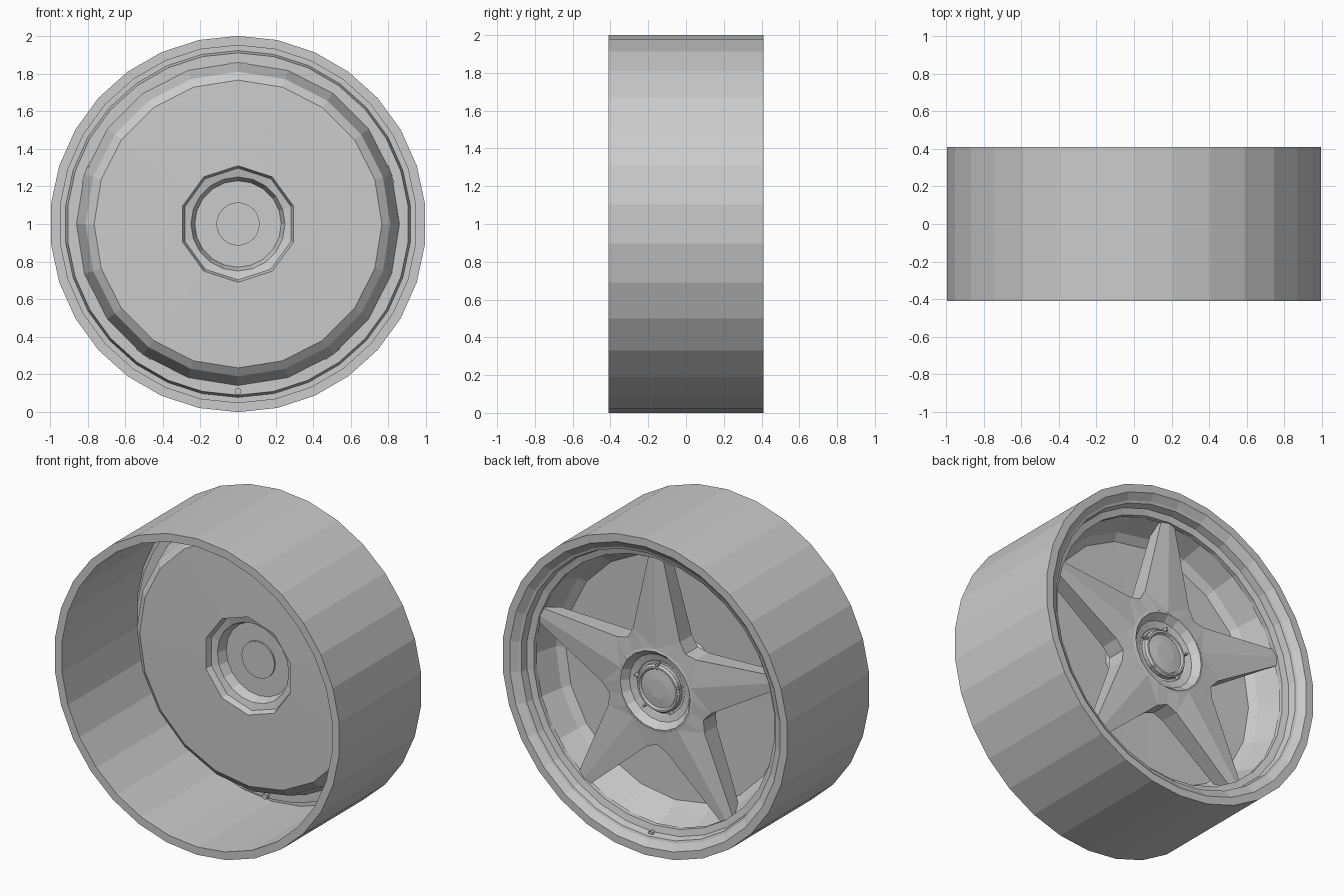
import bpy, bmesh
from math import sin, cos, pi, radians
from mathutils import Matrix

cube = bpy.data.objects.get("Cube")
if cube:
    bpy.data.objects.remove(cube, do_unlink=True)

grey = bpy.data.materials.new("plain_grey")
grey.use_nodes = True
grey.diffuse_color = (0.6, 0.6, 0.6, 1)
grey.node_tree.nodes["Principled BSDF"].inputs["Base Color"].default_value = (0.6, 0.6, 0.6, 1)


def finish(bm, name):
    """Turn a bmesh into a flat shaded object, lifted to the axle height."""
    bmesh.ops.remove_doubles(bm, verts=bm.verts, dist=0.0005)
    bmesh.ops.recalc_face_normals(bm, faces=bm.faces)
    bmesh.ops.translate(bm, verts=bm.verts, vec=(0, 0, 1))
    mesh = bpy.data.meshes.new(name)
    bm.to_mesh(mesh)
    bm.free()
    mesh.materials.append(grey)
    obj = bpy.data.objects.new(name, mesh)
    bpy.context.collection.objects.link(obj)


def lathe(name, profile, sides, closed=False, decagon=()):
    """Spin (radius, y) points round the axle; listed rings become decagons."""
    bm = bmesh.new()
    rings = []
    for k, (r, y) in enumerate(profile):
        ring = []
        for i in range(sides):
            a = 2 * pi * i / sides
            rr = r * cos(pi / 10) if k in decagon and i % 2 else r
            ring.append(bm.verts.new((rr * sin(a), y, rr * cos(a))))
        rings.append(ring)
    pairs = list(zip(rings, rings[1:]))
    if closed:
        pairs.append((rings[-1], rings[0]))
    for p, q in pairs:
        for i in range(sides):
            j = (i + 1) % sides
            bm.faces.new((p[i], p[j], q[j], q[i]))
    if not closed:
        bm.faces.new(rings[-1])
    finish(bm, name)


# Wide barrel with the stepped lip at the back
lathe("rim_barrel", [(1, -.41), (1, .41), (.95, .41), (.91, .38), (.895, .375),
                     (.885, .33), (.845, .32), (.845, .29), (.91, .29),
                     (.922, .345), (.95, .345), (.95, -.41)], 30, closed=True)

# Dished inner plate with a ten-sided well in the middle
lathe("inner_plate", [(.862, .30), (.81, .145), (.765, .11), (.31, .10), (.297, .14),
                      (.25, .15), (.23, .21)], 20, decagon=(3, 4))

lathe("axle_disc", [(.115, .21), (.115, .20)], 24)

# Five-spoke star: one half spoke is mirrored and repeated
bm = bmesh.new()


def place(u, v, y, turn):
    return bm.verts.new((u * sin(turn) + v * cos(turn), y, u * cos(turn) - v * sin(turn)))


h = .26
outline = {  # radial, tangential, front y, back y
    "hub_mid": (h, 0, .305, .19),
    "hub_side": (h * cos(pi / 10), h * sin(pi / 10), .305, .19),
    "hub_edge": (h * cos(pi / 5), h * sin(pi / 5), .302, .19),
    "valley": (.345 * cos(pi / 5), .345 * sin(pi / 5), .295, .17),
    "fillet": (.345, .165, .296, .175),
    "tip_side": (.865, .045, .302, .195),
    "tip_mid": (.87, 0, .313, .195),
}
patches = (("hub_edge", "valley", "fillet", "hub_side"),
           ("hub_mid", "hub_side", "fillet"),
           ("hub_mid", "fillet", "tip_side", "tip_mid"))
walls = ("valley", "fillet", "tip_side", "tip_mid")
for s in range(5):
    turn = radians(72 * s)
    for side in (1, -1):
        front = {n: place(u, v * side, f, turn) for n, (u, v, f, b) in outline.items()}
        # the tips are undercut to follow the dished plate
        back = {n: place(min(u, .795), v * side, b, turn)
                for n, (u, v, f, b) in outline.items()}
        for patch in patches:
            bm.faces.new([front[n] for n in patch])
            bm.faces.new([back[n] for n in patch])
        for a, b in zip(walls, walls[1:]):
            bm.faces.new((front[a], front[b], back[b], back[a]))
        for a, b in (("hub_mid", "hub_side"), ("hub_side", "hub_edge")):
            bm.faces.new((front[a], front[b], back[b], back[a]))
finish(bm, "star_spokes")

# Hub recess and centre cap
lathe("hub_recess", [(.262, .304), (.245, .308), (.21, .265), (.17, .255), (.165, .25)], 20)
lathe("centre_cap", [(.15, .24), (.15, .275), (.14, .288), (.128, .288), (.12, .275),
                     (.06, .282)], 24)

# Small clips around the cap
bm = bmesh.new()
for s in range(5):
    turn = Matrix.Rotation(radians(72 * s), 4, 'Y')
    mat = turn @ Matrix.Translation((0, .28, .155)) @ Matrix.Diagonal((.012, .03, .022, 1))
    bmesh.ops.create_cube(bm, size=1, matrix=mat)
finish(bm, "cap_clips")

# Valve stem through the lip
bm = bmesh.new()
bmesh.ops.create_cone(bm, cap_ends=True, segments=8, radius1=.018, radius2=.018, depth=.09,
                      matrix=Matrix.Translation((0, .31, -.89)) @ Matrix.Rotation(pi / 2, 4, 'X'))
finish(bm, "valve_stem")
